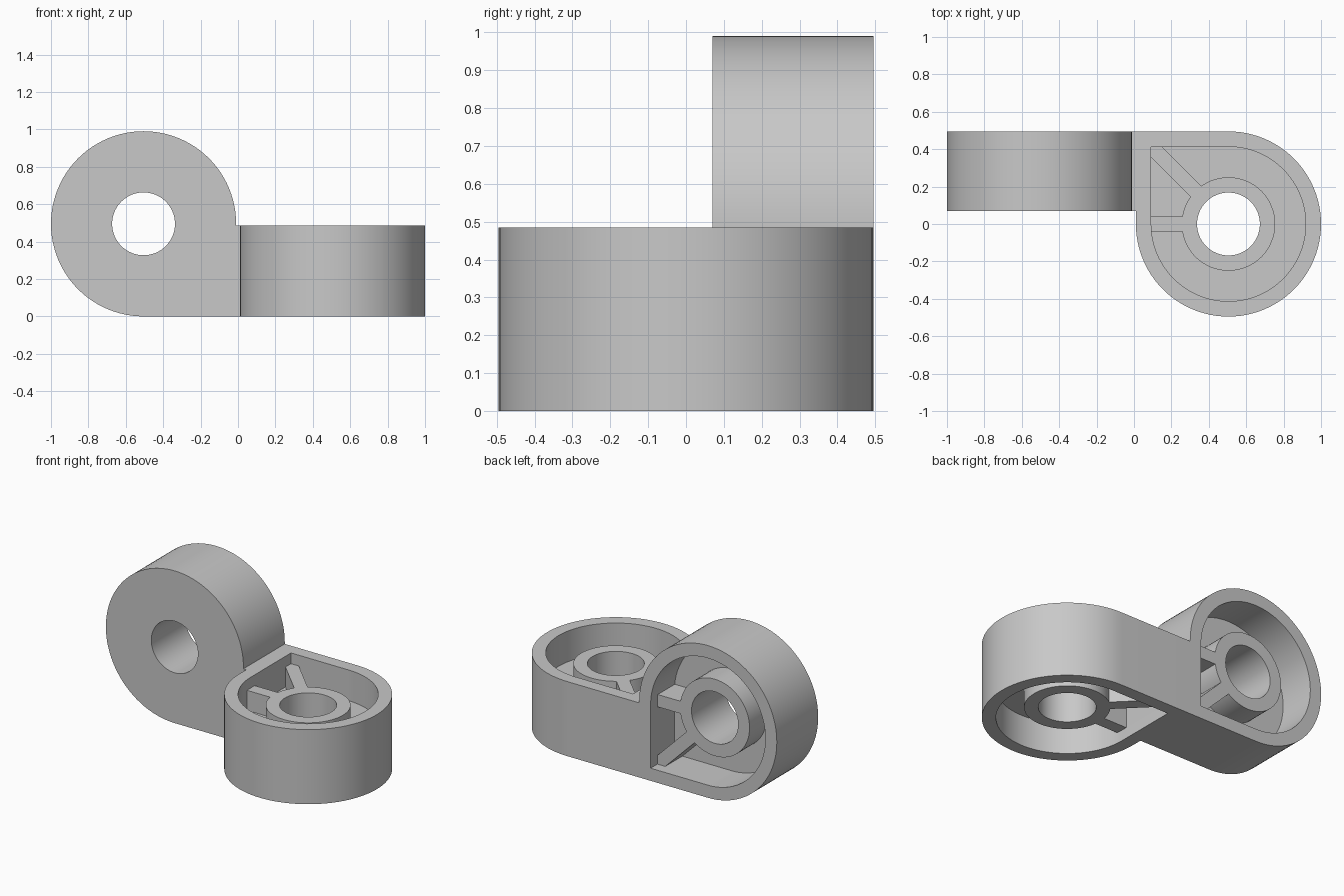
import bpy, bmesh, math
from mathutils import Vector

if "Cube" in bpy.data.objects:
    bpy.data.objects.remove(bpy.data.objects["Cube"])

R, R_IN, BOSS, HOLE, RIB = 0.495, 0.413, 0.25, 0.168, 0.04

grey = bpy.data.materials.new("plain grey")
grey.diffuse_color = (0.58, 0.58, 0.58, 1)
grey.use_nodes = True
grey.node_tree.nodes["Principled BSDF"].inputs["Base Color"].default_value = grey.diffuse_color


def teardrop(r, n=72):
    """Round outline with one square corner at (+r, +r)."""
    pts = [(r * math.cos(a), r * math.sin(a))
           for a in (math.pi / 2 + 1.5 * math.pi * i / n for i in range(n + 1))]
    return pts + [(r, r)]


def circle(r, n=64):
    return [(r * math.cos(2 * math.pi * i / n), r * math.sin(2 * math.pi * i / n))
            for i in range(n)]


def bar(angle, start, end, half):
    """Rectangle running outwards from the centre at an angle."""
    c, s = math.cos(angle), math.sin(angle)
    return [(c * d - s * w, s * d + c * w)
            for d, w in ((start, -half), (end, -half), (end, half), (start, half))]


def prism(name, outline, lo, hi, place):
    """Extrude an outline from lo to hi in the frame given by place."""
    bm = bmesh.new()
    face = bm.faces.new([bm.verts.new(place(u, v, lo)) for u, v in outline])
    top = bmesh.ops.extrude_face_region(bm, geom=[face])["geom"]
    move = place(0, 0, hi) - place(0, 0, lo)
    bmesh.ops.translate(bm, vec=move, verts=[g for g in top if isinstance(g, bmesh.types.BMVert)])
    bmesh.ops.recalc_face_normals(bm, faces=bm.faces)
    mesh = bpy.data.meshes.new(name)
    bm.to_mesh(mesh)
    bm.free()
    mesh.materials.append(grey)
    ob = bpy.data.objects.new(name, mesh)
    bpy.context.collection.objects.link(ob)
    return ob


def combine(target, tool, operation):
    """Apply a boolean and remove the tool."""
    mod = target.modifiers.new("combine", 'BOOLEAN')
    mod.operation, mod.object, mod.solver = operation, tool, 'EXACT'
    bpy.context.view_layer.objects.active = target
    bpy.ops.object.modifier_apply(modifier=mod.name)
    bpy.data.objects.remove(tool)


def lug(name, lo, hi, pockets, boss_lo, boss_hi, place):
    body = prism(name, teardrop(R), lo, hi, place)
    for a, b in pockets:
        combine(body, prism("pocket", teardrop(R_IN), a, b, place), 'DIFFERENCE')
    # boss and its two ribs
    combine(body, prism("boss", circle(BOSS), boss_lo, boss_hi, place), 'UNION')
    combine(body, prism("straight_rib", bar(0, 0.2, 0.45, RIB), boss_lo, boss_hi, place), 'UNION')
    combine(body, prism("corner_rib", bar(math.pi / 4, 0.2, 0.6, RIB), boss_lo, boss_hi, place), 'UNION')
    # bore
    combine(body, prism("bore", circle(HOLE), lo - 0.1, hi + 0.1, place), 'DIFFERENCE')
    return body


# flat lug: pockets above and below a central web
flat = lug("flat_lug", 0, 0.485, [(-0.1, 0.2), (0.285, 0.6)], 0.07, 0.415,
           lambda u, v, w: Vector((0.505 - u, v, w)))
# upright lug: solid front, pocket open to the back
upright = lug("upright_lug", 0.07, 0.495, [(0.25, 0.6)], 0.1, 0.425,
              lambda u, v, w: Vector((-0.505 + u, w, 0.495 - v)))
# bridge between the two lugs
bridge = prism("bridge", [(-0.03, 0.07), (0.03, 0.07), (0.03, 0.495), (-0.03, 0.495)],
               0, 0.485, lambda u, v, w: Vector((u, v, w)))
flat.name = "double_lug_bracket"
combine(flat, bridge, 'UNION')
combine(flat, upright, 'UNION')

bpy.ops.object.select_all(action='DESELECT')
flat.select_set(True)
bpy.context.view_layer.objects.active = flat
bpy.ops.object.shade_smooth_by_angle(angle=math.radians(30))
